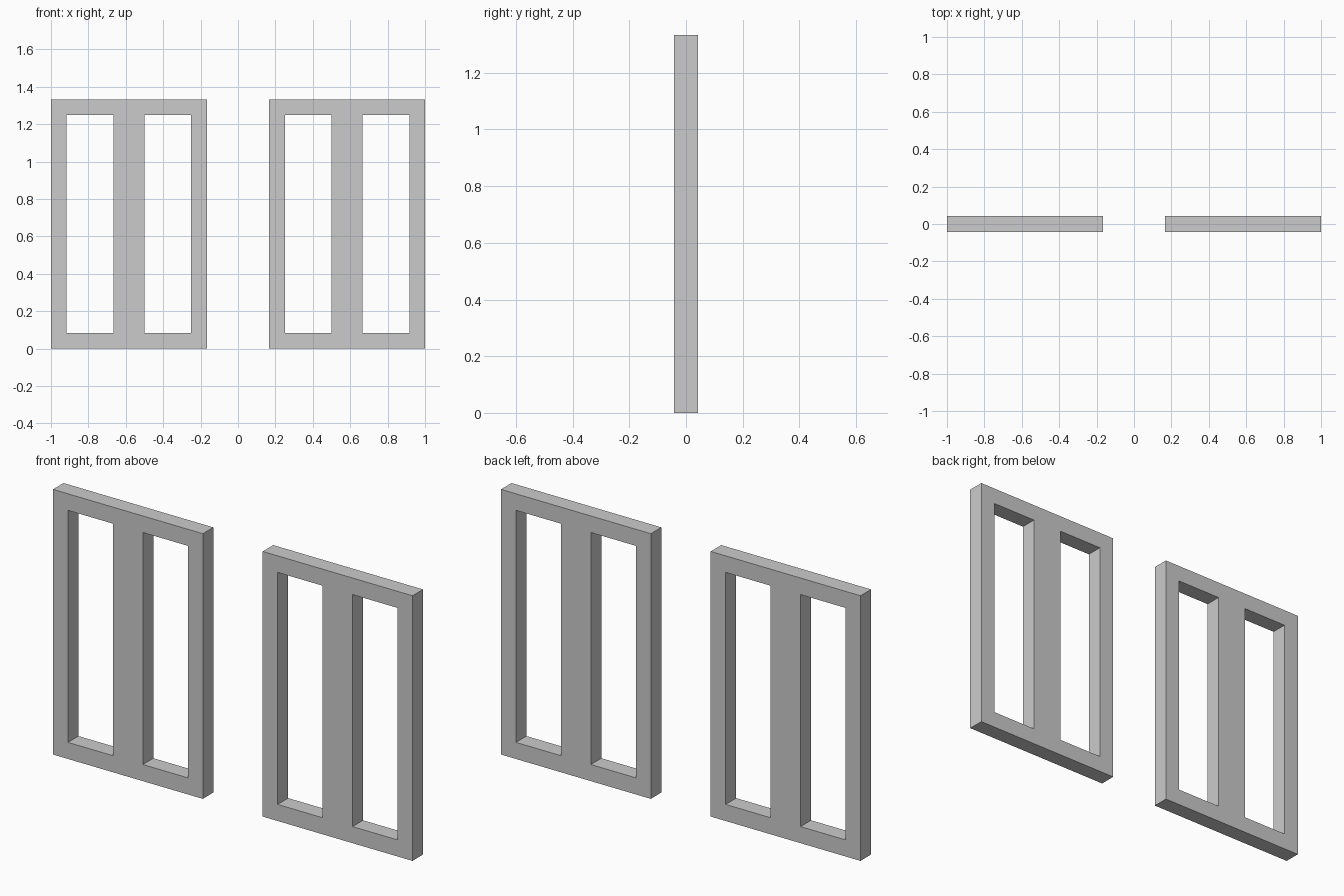
import bpy
import bmesh

if "Cube" in bpy.data.objects:
    bpy.data.objects.remove(bpy.data.objects["Cube"])

U = 1 / 12            # frame bar width; everything is a multiple of it
HEIGHT = 16 * U
DEPTH = U


def window_frame(name, left):
    """Two-light frame: a grid of bars with the two openings left out."""
    xs = [left + U * k for k in (0, 1, 4, 6, 9, 10)]
    zs = [0, U, HEIGHT - U, HEIGHT]
    openings = {(1, 1), (3, 1)}

    bm = bmesh.new()
    grid = [[bm.verts.new((x, -DEPTH / 2, z)) for z in zs] for x in xs]
    for i in range(len(xs) - 1):
        for j in range(len(zs) - 1):
            if (i, j) not in openings:
                bm.faces.new((grid[i][j], grid[i + 1][j],
                              grid[i + 1][j + 1], grid[i][j + 1]))

    # Give the flat frame its thickness
    result = bmesh.ops.extrude_face_region(bm, geom=bm.faces[:], use_keep_orig=True)
    back = [g for g in result["geom"] if isinstance(g, bmesh.types.BMVert)]
    bmesh.ops.translate(bm, verts=back, vec=(0, DEPTH, 0))
    bmesh.ops.recalc_face_normals(bm, faces=bm.faces[:])

    mesh = bpy.data.meshes.new(name)
    bm.to_mesh(mesh)
    bm.free()
    obj = bpy.data.objects.new(name, mesh)
    bpy.context.collection.objects.link(obj)
    return obj


# Pair of matching frames with a gap between them
window_frame("left_window_frame", -1)
window_frame("right_window_frame", 2 * U)
